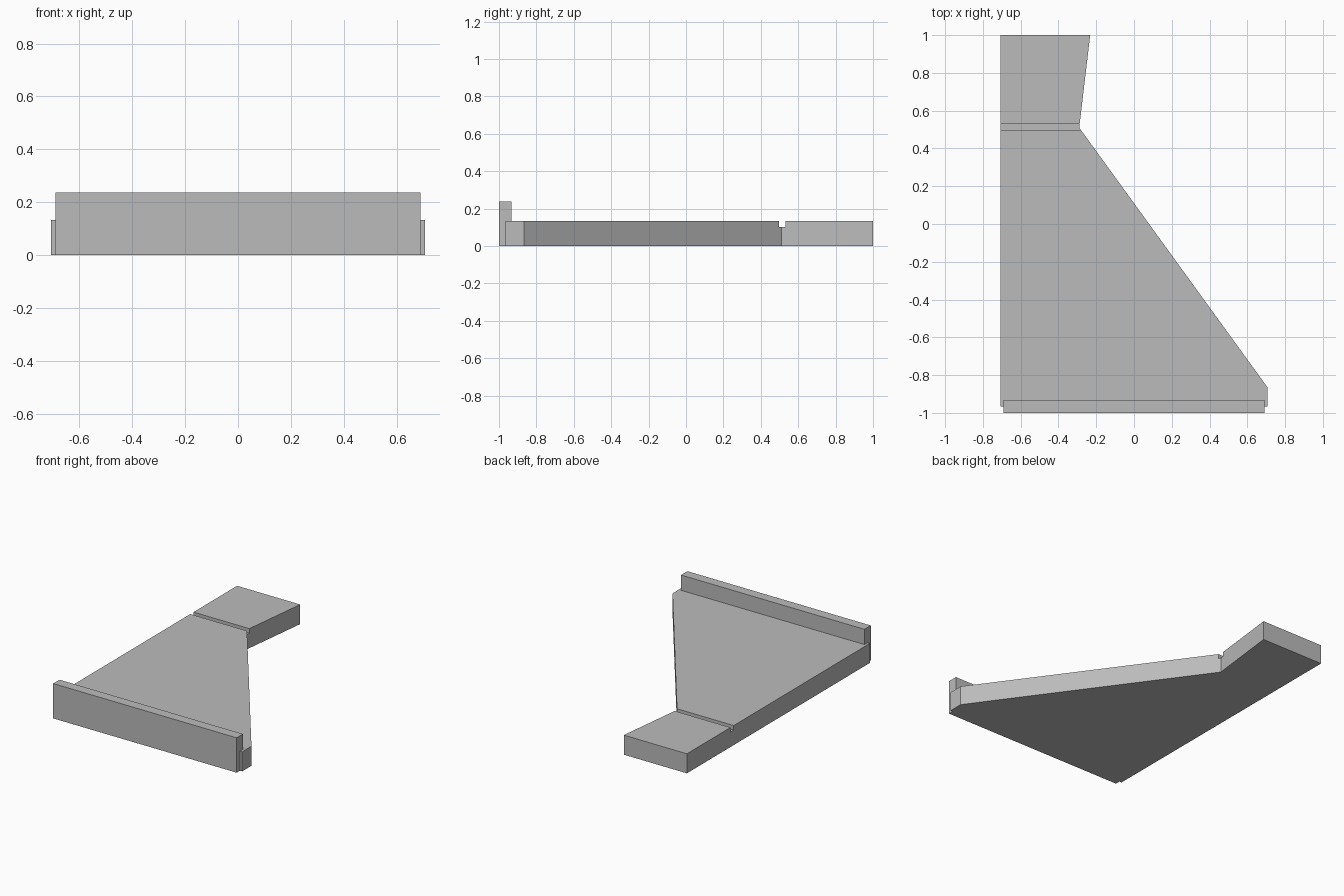
import bpy
import bmesh

cube = bpy.data.objects.get("Cube")
if cube:
    bpy.data.objects.remove(cube, do_unlink=True)

grey = bpy.data.materials.new("plain_grey")
grey.use_nodes = True
colour = (0.5, 0.5, 0.5, 1)
grey.diffuse_color = colour
grey.node_tree.nodes["Principled BSDF"].inputs["Base Color"].default_value = colour


def prism(name, outline, bottom, top):
    """Extrude a plan outline from one height to another."""
    bm = bmesh.new()
    base = bm.faces.new([bm.verts.new((x, y, bottom)) for x, y in outline])
    grown = bmesh.ops.extrude_face_region(bm, geom=[base])
    moved = [v for v in grown["geom"] if isinstance(v, bmesh.types.BMVert)]
    bmesh.ops.translate(bm, verts=moved, vec=(0, 0, top - bottom))
    bmesh.ops.recalc_face_normals(bm, faces=bm.faces)
    mesh = bpy.data.meshes.new(name)
    bm.to_mesh(mesh)
    bm.free()
    mesh.materials.append(grey)
    obj = bpy.data.objects.new(name, mesh)
    bpy.context.collection.objects.link(obj)
    return obj


def rectangle(x0, x1, y0, y1):
    return [(x0, y0), (x1, y0), (x1, y1), (x0, y1)]


side, lip_side, lip_back, deck_front = 0.707, 0.69, -0.932, -0.965

# Tapered deck with a rear pad, notched at the front to seat the lip
deck = prism("tapered_deck", [
    (-side, 1), (-side, deck_front), (-lip_side, deck_front), (-lip_side, lip_back),
    (lip_side, lip_back), (lip_side, deck_front), (side, deck_front),
    (side, -0.865), (-0.29, 0.51), (-0.232, 1)], 0, 0.133)

# Shallow groove across the narrow waist
cutter = prism("groove_cutter", rectangle(-0.8, 0, 0.497, 0.532), 0.102, 0.2)
cutter.hide_render = True
cutter.hide_viewport = True
groove = deck.modifiers.new("groove", 'BOOLEAN')
groove.operation = 'DIFFERENCE'
groove.solver = 'EXACT'
groove.object = cutter

# Raised lip along the front edge
prism("front_lip", rectangle(-lip_side, lip_side, -1, lip_back), 0, 0.237)
